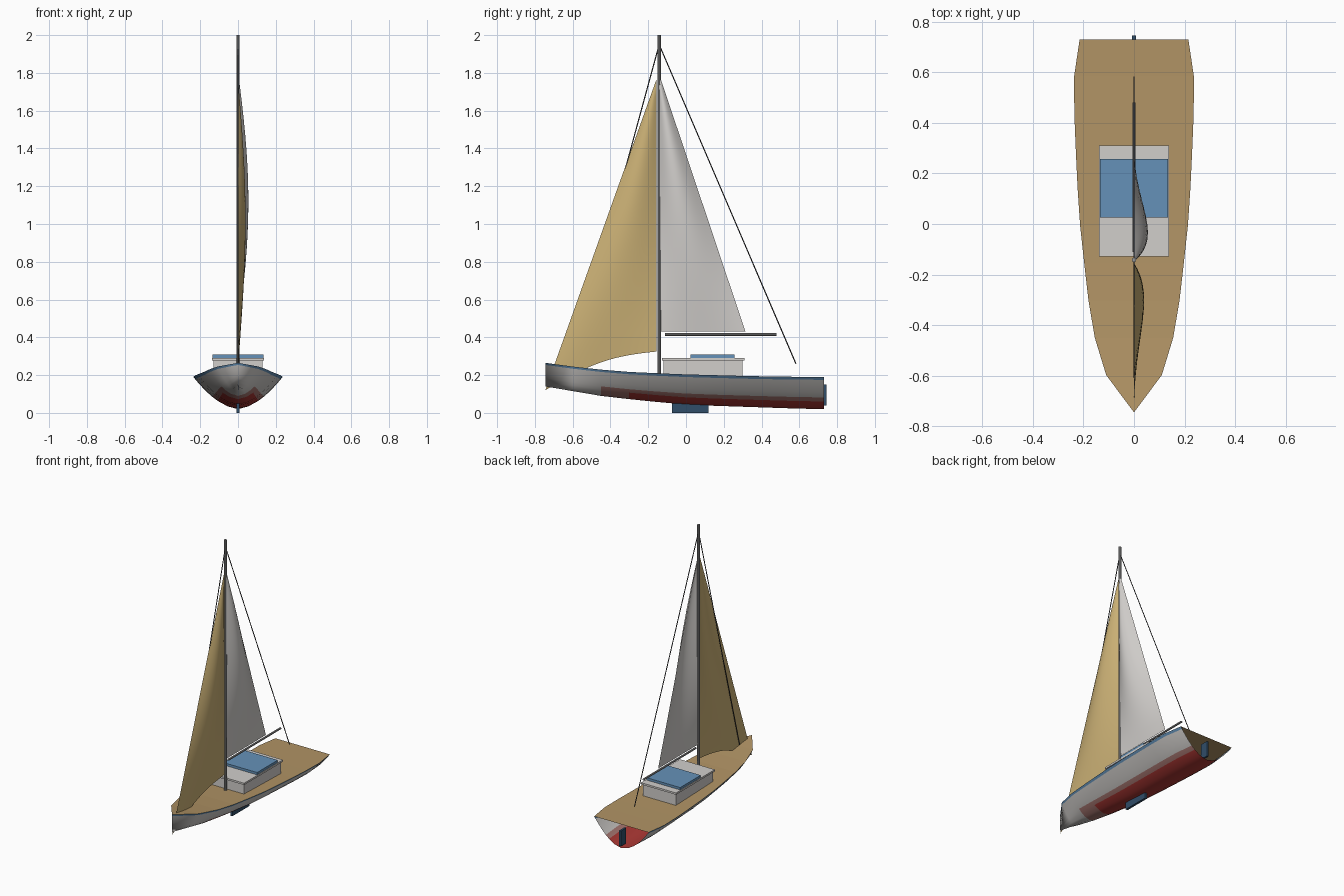
import bpy, bmesh
from math import sin, pi
from mathutils import Vector

cube = bpy.data.objects.get("Cube")
if cube:
    bpy.data.objects.remove(cube, do_unlink=True)


def material(name, r, g, b):
    m = bpy.data.materials.new(name)
    m.use_nodes = True
    m.diffuse_color = (r, g, b, 1)
    bsdf = next(n for n in m.node_tree.nodes if n.type == "BSDF_PRINCIPLED")
    bsdf.inputs["Base Color"].default_value = (r, g, b, 1)
    return m


WHITE = material("off white", .64, .62, .60)
BLUE = material("trim blue", .13, .285, .48)
RED = material("bottom red", .42, .04, .035)
FADED = material("faded red", .42, .2, .18)
TEAK = material("teak deck", .44, .295, .13)
TAN = material("tan sailcloth", .60, .44, .18)
NAVY = material("navy fin", .03, .075, .14)
METAL = material("spar grey", .33, .33, .33)
DARK = material("dark rigging", .06, .06, .065)


def finish(name, bm, mats, smooth=False):
    mesh = bpy.data.meshes.new(name)
    for f in bm.faces:
        f.smooth = smooth
    bm.to_mesh(mesh)
    bm.free()
    for m in mats:
        mesh.materials.append(m)
    ob = bpy.data.objects.new(name, mesh)
    bpy.context.collection.objects.link(ob)
    return ob


def grid(name, rows, mats, rule=None, smooth=True):
    """Skin a list of point rows; rule(row, column) picks the colour."""
    bm = bmesh.new()
    vs = [[bm.verts.new(p) for p in row] for row in rows]
    for i in range(len(rows) - 1):
        for j in range(len(rows[0]) - 1):
            f = bm.faces.new((vs[i][j], vs[i][j + 1], vs[i + 1][j + 1], vs[i + 1][j]))
            f.material_index = rule(i, j) if rule else 0
    bmesh.ops.remove_doubles(bm, verts=bm.verts, dist=.0005)
    return finish(name, bm, mats, smooth)


def box(name, lo, hi, mat):
    lo, hi = Vector(lo), Vector(hi)
    bm = bmesh.new()
    bmesh.ops.create_cube(bm, size=1)
    for v in bm.verts:
        v.co = (lo + hi) / 2 + v.co * (hi - lo)
    return finish(name, bm, [mat])


def rod(name, a, b, radius, mat, sides=10):
    a, b = Vector(a), Vector(b)
    bm = bmesh.new()
    bmesh.ops.create_cone(bm, cap_ends=True, segments=sides, radius1=radius,
                          radius2=radius, depth=(b - a).length)
    turn = (b - a).to_track_quat("Z", "Y")
    for v in bm.verts:
        v.co = turn @ v.co + (a + b) / 2
    ob = finish(name, bm, [mat], True)
    bpy.ops.object.select_all(action="DESELECT")
    ob.select_set(True)
    bpy.context.view_layer.objects.active = ob
    bpy.ops.object.shade_smooth_by_angle()
    return ob


# Hull stations from bow to stern: half beam, keel height, sheer height
beam = [0, .11, .155, .18, .197, .213, .223, .23, .236, .237, .215]
keel = [.14, .115, .09, .073, .058, .045, .038, .033, .028, .023, .02]
sheer = [.265, .245, .229, .217, .21, .204, .2, .196, .193, .191, .19]
ys = [-.745 + .1475 * i for i in range(len(beam))]

# Section from port rail round the keel to starboard rail
half = [.25, .45, .57, .7, .85, .95, 1]
section = [-s for s in reversed(half)] + [0] + half
hull_rows = [[(s * w, y, k + (h - k) * abs(s) ** 1.8) for s in section]
             for y, w, k, h in zip(ys, beam, keel, sheer)]


def hull_colour(i, j):
    s = max(abs(section[j]), abs(section[j + 1]))
    if s > .96:
        return 1
    if i < 2 or s > .58:
        return 0
    return 3 if i == 2 or s > .46 else 2


# The shell is open at the stern
grid("hull", hull_rows, [WHITE, BLUE, RED, FADED], hull_colour)

# Deck laid between the rails
grid("deck", [[(w, y, h), (0, y, h), (-w, y, h)] for y, w, h in zip(ys, beam, sheer)],
     [TEAK], smooth=False)

# Cabin, roof and hatch
box("cabin", (-.13, -.12, .18), (.13, .30, .278), WHITE)
box("cabin_roof", (-.138, -.128, .278), (.138, .31, .291), WHITE)
box("hatch", (-.134, .025, .291), (.134, .257, .308), BLUE)

# Keel fin and rudder
box("keel_fin", (-.008, -.075, 0), (.008, .12, .05), NAVY)
box("rudder", (-.007, .685, .04), (.007, .745, .15), NAVY)

# Spars
MAST_Y = -.142
rod("mast", (0, MAST_Y, .19), (0, MAST_Y, 2), .009, METAL)
rod("boom", (0, -.11, .415), (0, .48, .415), .007, METAL)

# Stays
rod("forestay", (0, MAST_Y, 1.95), (0, -.605, .25), .003, DARK, 6)
rod("backstay", (0, MAST_Y, 1.95), (0, .582, .26), .003, DARK, 6)


def sail(name, tack, clew, head, belly, foot_arch, mat, n=16):
    tack, clew, head = (Vector((0, *p)) for p in (tack, clew, head))
    rows = []
    for i in range(n + 1):
        v = i / n
        luff, leech = tack.lerp(head, v), clew.lerp(head, v)
        rows.append([luff.lerp(leech, j / n) + sin(pi * j / n) *
                     Vector((belly * sin(pi * v), 0, foot_arch * (1 - v)))
                     for j in range(n + 1)])
    return grid(name, rows, [mat])


# Sails filled towards +x
sail("mainsail", (-.152, .43), (.315, .43), (-.148, 1.81), .055, 0, WHITE)
sail("jib", (-.745, .12), (-.155, .325), (-.155, 1.77), .04, .045, TAN)
